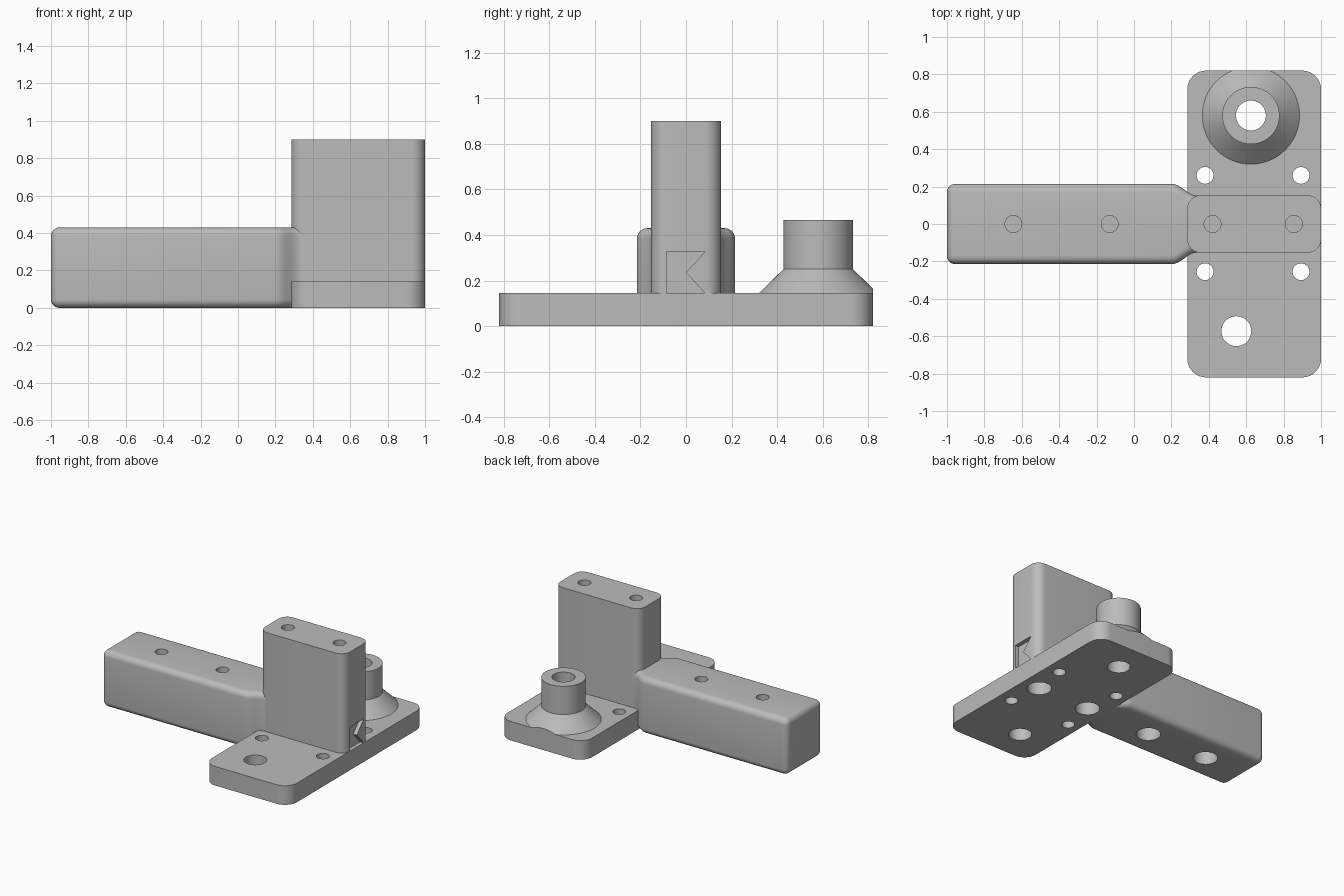
import bpy, bmesh
from math import sin, cos, pi, radians

cube = bpy.data.objects.get("Cube")
if cube:
    bpy.data.objects.remove(cube)

grey = bpy.data.materials.new("plain grey")
grey.use_nodes = True
COLOUR = (0.5, 0.5, 0.5, 1)
grey.diffuse_color = COLOUR
grey.node_tree.nodes["Principled BSDF"].inputs["Base Color"].default_value = COLOUR


def make_object(name, bm):
    bmesh.ops.recalc_face_normals(bm, faces=bm.faces)
    mesh = bpy.data.meshes.new(name)
    bm.to_mesh(mesh)
    bm.free()
    mesh.materials.append(grey)
    ob = bpy.data.objects.new(name, mesh)
    bpy.context.collection.objects.link(ob)
    return ob


def add_rings(bm, rings):
    """Skin a stack of closed rings and cap both ends."""
    rings = [[bm.verts.new(p) for p in ring] for ring in rings]
    n = len(rings[0])
    for a, b in zip(rings, rings[1:]):
        for i in range(n):
            j = (i + 1) % n
            bm.faces.new((a[i], a[j], b[j], b[i]))
    bm.faces.new(rings[0][::-1])
    bm.faces.new(rings[-1])


def prism(name, outline, low, high, along_x=False):
    bm = bmesh.new()
    place = (lambda p, h: (h, *p)) if along_x else (lambda p, h: (*p, h))
    add_rings(bm, [[place(p, h) for p in outline] for h in (low, high)])
    return make_object(name, bm)


def add_lathe(bm, x, y, profile, sides=48):
    angles = [2 * pi * i / sides for i in range(sides)]
    add_rings(bm, [[(x + r * cos(a), y + r * sin(a), z) for a in angles]
                   for r, z in profile])


def rounded_rect(x0, x1, y0, y1, r, steps=10):
    corners = [(x1 - r, y1 - r), (x0 + r, y1 - r), (x0 + r, y0 + r), (x1 - r, y0 + r)]
    return [(cx + r * cos(a), cy + r * sin(a))
            for q, (cx, cy) in enumerate(corners)
            for a in [(q + i / steps) * pi / 2 for i in range(steps + 1)]]


def boolean(ob, other, operation="DIFFERENCE"):
    mod = ob.modifiers.new("cut", "BOOLEAN")
    mod.operation = operation
    mod.solver = "EXACT"
    mod.object = other


def finish(ob):
    """Bake the modifiers and smooth the rounded faces."""
    graph = bpy.context.evaluated_depsgraph_get()
    mesh = bpy.data.meshes.new_from_object(ob.evaluated_get(graph))
    ob.modifiers.clear()
    ob.data = mesh
    bpy.ops.object.select_all(action="DESELECT")
    ob.select_set(True)
    bpy.context.view_layer.objects.active = ob
    bpy.ops.object.shade_smooth_by_angle(angle=radians(30))


PLATE_TOP, ARM_TOP, TOWER_TOP, POST_TOP = 0.145, 0.43, 0.9, 0.465
POST = (0.625, 0.58)
plate_outline = rounded_rect(0.285, 1, -0.82, 0.82, 0.1)

# Base plate and upright tower
plate = prism("base_plate", plate_outline, 0, PLATE_TOP)
tower = prism("tower", rounded_rect(0.285, 1, -0.153, 0.153, 0.07), 0.1, TOWER_TOP)

# Arm, with a curved neck running into the tower
neck = [(0.2 + 0.14 * t / 12, 0.183 + 0.032 * cos(pi * t / 12)) for t in range(13)]
side = [(-1, 0.215)] + neck + [(0.42, 0.151)]
arm = prism("arm", side + [(x, -y) for x, y in reversed(side)], 0, ARM_TOP)
bevel = arm.modifiers.new("rounded edges", "BEVEL")
bevel.width = 0.045
bevel.segments = 6
bevel.limit_method = "ANGLE"
bevel.angle_limit = radians(50)

# Post on a flared foot, trimmed to the plate outline
bm = bmesh.new()
add_lathe(bm, *POST, [(0.26, PLATE_TOP), (0.153, 0.25), (0.153, POST_TOP)], 64)
post = make_object("post", bm)
trim = prism("trim_helper", plate_outline, 0, 1)
boolean(post, trim, "INTERSECT")

# Drill set: blind screw holes, wide bores beneath, and through holes
bm = bmesh.new()
for x, top in ((-0.645, ARM_TOP), (-0.13, ARM_TOP), (0.42, TOWER_TOP), (0.855, TOWER_TOP)):
    add_lathe(bm, x, 0, [(0.045, 0.125), (0.045, top + 0.1)])
    add_lathe(bm, x, 0, [(0.085, -0.1), (0.085, 0.105)])
for x in (0.38, 0.893):
    for y in (-0.255, 0.26):
        add_lathe(bm, x, y, [(0.045, -0.1), (0.045, 0.3)])
for x, y in (POST, (0.547, -0.573)):
    add_lathe(bm, x, y, [(0.08, -0.1), (0.08, 0.7)])
drills = make_object("drill_helper", bm)

# Notched recess low on the tower's outer face
recess = prism("recess_helper",
               [(-0.085, PLATE_TOP), (0.083, PLATE_TOP), (0, 0.236),
                (0.083, 0.327), (-0.085, 0.327)], 0.97, 1.1, along_x=True)
boolean(tower, recess)

parts = (plate, tower, arm, post)
for ob in parts:
    boolean(ob, drills)
bpy.context.view_layer.update()
for ob in parts:
    finish(ob)
for helper in (trim, drills, recess):
    helper.hide_render = True
    bpy.data.objects.remove(helper)
